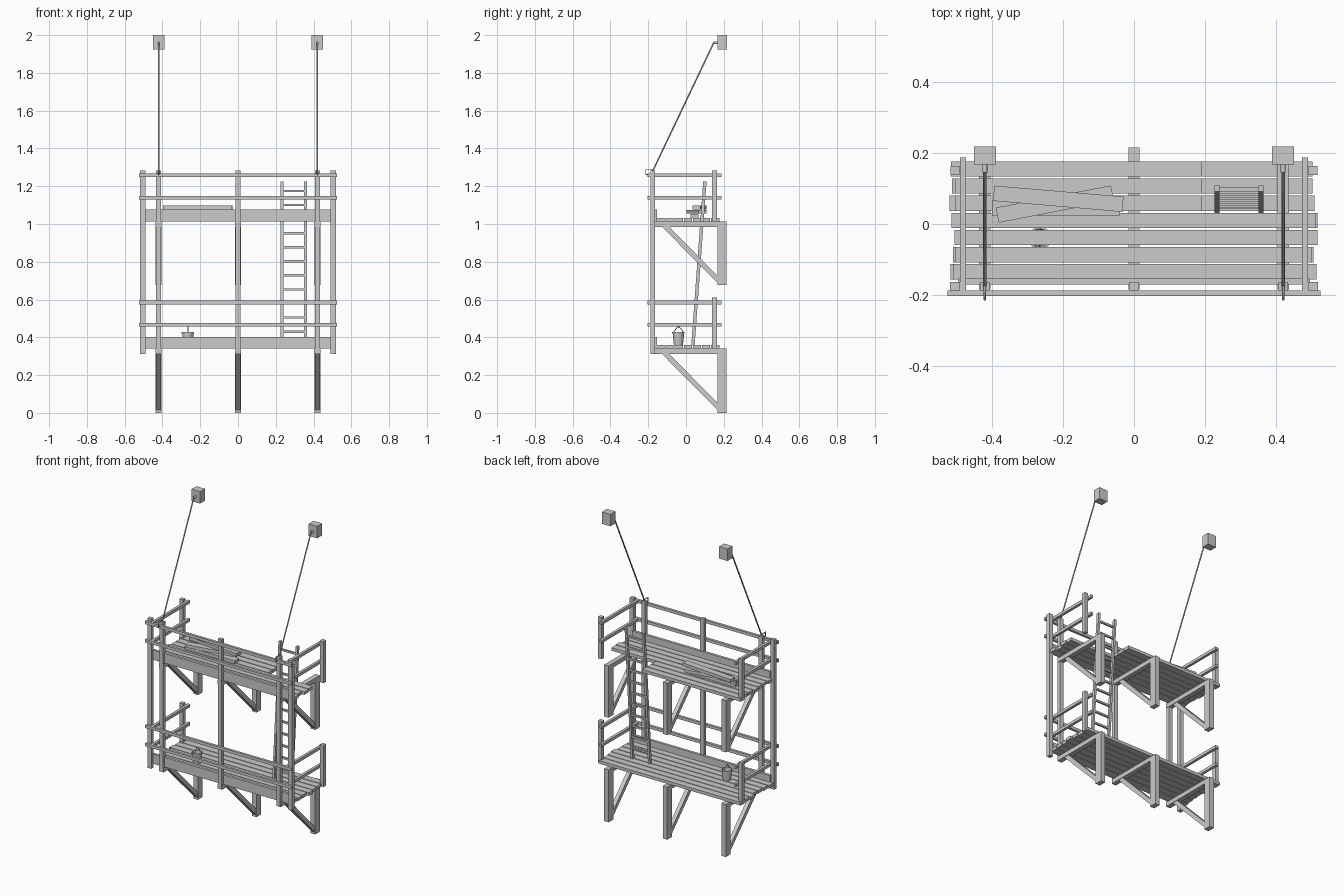
import bpy, bmesh, math, random
from mathutils import Vector, Matrix

if "Cube" in bpy.data.objects:
    bpy.data.objects.remove(bpy.data.objects["Cube"])

random.seed(4)

def box(name, x0, x1, y0, y1, z0, z1, rot=0.0):
    """Box from its extents, optionally turned about z."""
    bm = bmesh.new()
    bmesh.ops.create_cube(bm, size=1)
    bmesh.ops.scale(bm, vec=(x1 - x0, y1 - y0, z1 - z0), verts=bm.verts)
    me = bpy.data.meshes.new(name)
    bm.to_mesh(me)
    bm.free()
    ob = bpy.data.objects.new(name, me)
    ob.location = ((x0 + x1) / 2, (y0 + y1) / 2, (z0 + z1) / 2)
    ob.rotation_euler.z = rot
    bpy.context.collection.objects.link(ob)
    return ob

def prism(name, x0, x1, profile):
    """Extrude a (y, z) profile along x."""
    bm = bmesh.new()
    f = bm.faces.new([bm.verts.new((x0, y, z)) for y, z in profile])
    r = bmesh.ops.extrude_face_region(bm, geom=[f])
    bmesh.ops.translate(bm, vec=(x1 - x0, 0, 0),
                        verts=[v for v in r["geom"] if isinstance(v, bmesh.types.BMVert)])
    bmesh.ops.recalc_face_normals(bm, faces=bm.faces)
    me = bpy.data.meshes.new(name)
    bm.to_mesh(me)
    bm.free()
    ob = bpy.data.objects.new(name, me)
    bpy.context.collection.objects.link(ob)
    return ob

def tube(name, points, radius, closed=False):
    """Round rope or wire along a path."""
    cu = bpy.data.curves.new(name, "CURVE")
    cu.dimensions = "3D"
    cu.bevel_depth = radius
    cu.bevel_resolution = 1
    cu.use_fill_caps = True
    sp = cu.splines.new("POLY")
    sp.points.add(len(points) - 1)
    for p, co in zip(sp.points, points):
        p.co = (*co, 1)
    sp.use_cyclic_u = closed
    ob = bpy.data.objects.new(name, cu)
    bpy.context.collection.objects.link(ob)
    return ob

PLANK_Y = [0.155 - 0.0483 * i for i in range(7)]
BRACKETS = (-0.42, 0, 0.42)

# Two storeys, each measured from the top of its bracket beams
for level, z in (("lower", 0.34), ("upper", 1.013)):
    # Wall brackets
    for x in BRACKETS:
        a, b = x - 0.016, x + 0.016
        box(level + "_wall_post", a, b, 0.167, 0.215, z - 0.335 if z > 1 else 0, z)
        box(level + "_bracket_beam", a, b, -0.185, 0.167, z - 0.028, z)
        prism(level + "_brace", a + 0.003, b - 0.003,
              [(-0.127, z - 0.028), (-0.088, z - 0.028), (0.167, z - 0.288), (0.167, z - 0.325)])
    # Deck planks; the three rear upper ones stop short at the ladder opening
    for i, y in enumerate(PLANK_Y):
        x0 = -0.51 + random.uniform(-0.01, 0.01)
        x1 = 0.51 + random.uniform(-0.01, 0.01)
        if level == "upper" and i < 3:
            box("short_plank", x0, 0.19, y - 0.0215, y + 0.0215, z, z + 0.02)
        else:
            box(level + "_plank", x0, x1, y - 0.0215, y + 0.0215, z, z + 0.02)
    box(level + "_toe_board", -0.495, 0.495, -0.17, -0.153, z, z + 0.063)
    # Guard rails
    for h in (0.117, 0.235):
        box(level + "_front_rail", -0.525, 0.525, -0.203, -0.187, z + h, z + h + 0.019)
        for s in (-1, 1):
            c = s * 0.482
            box(level + "_side_rail", c - 0.0085, c + 0.0085, -0.187, 0.187, z + h, z + h + 0.019)
    for s in (-1, 1):
        c = s * 0.504
        box(level + "_side_post", c - 0.0125, c + 0.0125, 0.138, 0.163, z, z + 0.27)

# Full-height front posts
for x in (-0.504, -0.42, 0, 0.42, 0.504):
    box("front_post", x - 0.0135, x + 0.0135, -0.187, -0.163, 0.313, 1.283)

# Ladder leaning through the opening
low, high = Vector((0, 0.037, 0.36)), Vector((0, 0.1, 1.225))
for c in (0.233, 0.357):
    prism("ladder_rail", c - 0.007, c + 0.007,
          [(low.y - 0.009, low.z), (low.y + 0.009, low.z),
           (high.y + 0.009, high.z), (high.y - 0.009, high.z)])
for i in range(11):
    p = low.lerp(high, (0.07 + 0.0745 * i) / 0.865)
    box("ladder_rung", 0.233, 0.357, p.y - 0.006, p.y + 0.006, p.z - 0.006, p.z + 0.006)

# Wall blocks, eye bolts and suspension ropes
for x in (-0.42, 0.42):
    box("wall_block", x - 0.031, x + 0.031, 0.167, 0.218, 1.923, 2.0)
    tube("eye_bolt", [(x, 0.17, 1.96), (x, 0.145, 1.96)], 0.007)
    tube("rope", [(x, 0.148, 1.962), (x, -0.178, 1.277)], 0.0045)
    tube("rope_loop", [(x, -0.172, 1.29), (x, -0.213, 1.29),
                       (x, -0.213, 1.262), (x, -0.172, 1.262)], 0.0035, True)

# Loose boards stacked on the upper deck
for cx, cy, length, z, rot in ((-0.22, 0.045, 0.36, 1.033, 0.0),
                               (-0.223, 0.056, 0.33, 1.055, 0.19),
                               (-0.213, 0.071, 0.365, 1.077, -0.085)):
    box("loose_board", cx - length / 2, cx + length / 2, cy - 0.0215, cy + 0.0215, z, z + 0.02, rot)

# Bucket with open top, rim and wire handle
BX, BY, BZ = -0.265, -0.04, 0.36
profile = [(0.0, 0.0), (0.024, 0.0), (0.03, 0.06), (0.033, 0.06), (0.033, 0.067),
           (0.027, 0.067), (0.022, 0.008), (0.0, 0.008)]
bm = bmesh.new()
vs = [bm.verts.new((r, 0, z)) for r, z in profile]
es = [bm.edges.new(e) for e in zip(vs, vs[1:])]
bmesh.ops.spin(bm, geom=vs + es, cent=(0, 0, 0), axis=(0, 0, 1), angle=math.tau, steps=12)
bmesh.ops.remove_doubles(bm, verts=bm.verts, dist=1e-5)
bmesh.ops.recalc_face_normals(bm, faces=bm.faces)
me = bpy.data.meshes.new("bucket")
bm.to_mesh(me)
bm.free()
bucket = bpy.data.objects.new("bucket", me)
bucket.location = (BX, BY, BZ)
bpy.context.collection.objects.link(bucket)
tube("bucket_handle", [(BX, BY - 0.031, BZ + 0.06), (BX, BY - 0.006, BZ + 0.095),
                       (BX, BY + 0.006, BZ + 0.095), (BX, BY + 0.031, BZ + 0.06)], 0.0025)
